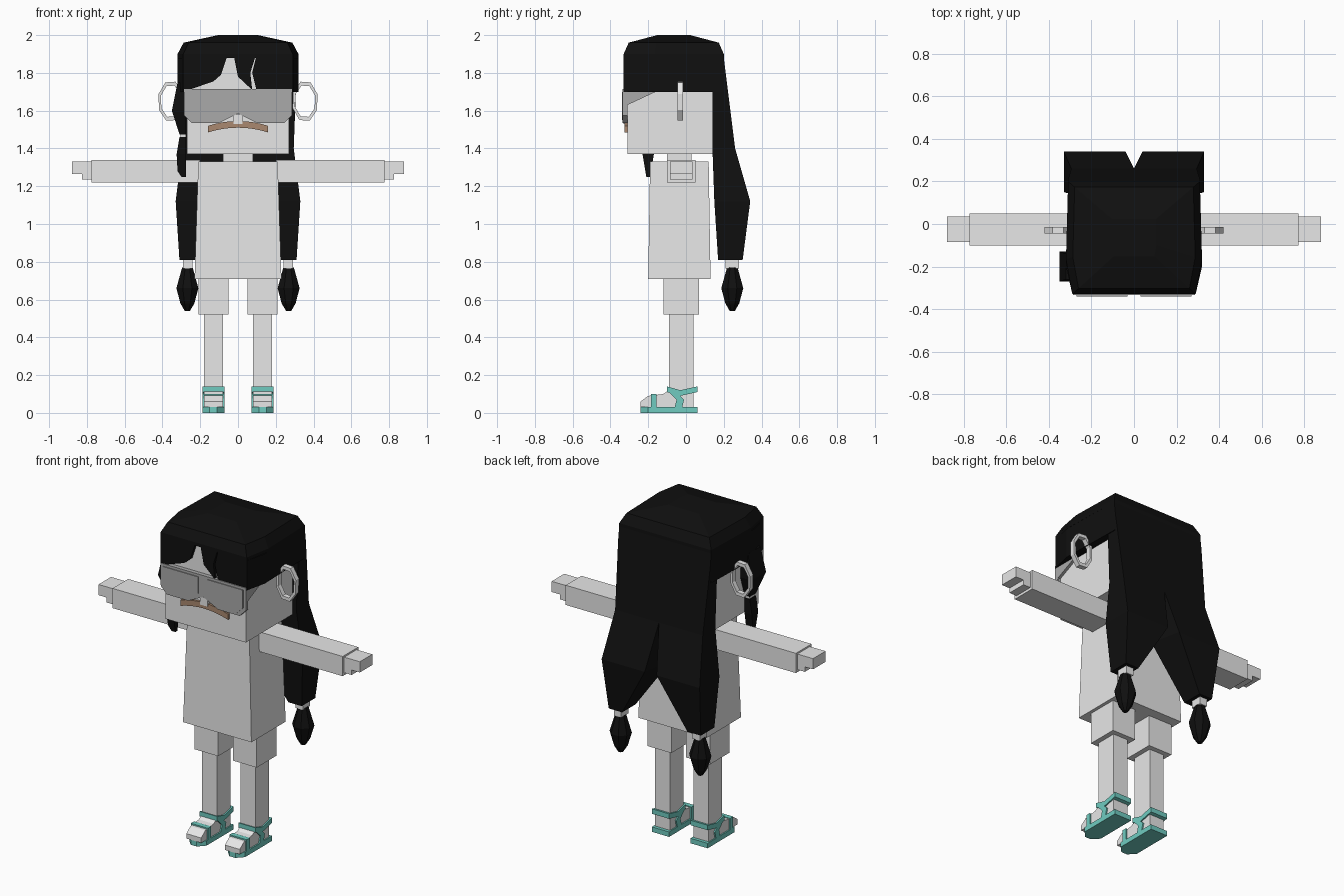
import bpy
import bmesh
from math import sin, cos, radians

cube = bpy.data.objects.get("Cube")
if cube:
    bpy.data.objects.remove(cube, do_unlink=True)


def material(name, red, green, blue):
    made = bpy.data.materials.new(name)
    made.use_nodes = True
    made.diffuse_color = (red, green, blue, 1)
    shader = made.node_tree.nodes["Principled BSDF"]
    shader.inputs["Base Color"].default_value = (red, green, blue, 1)
    return made


PALE = material("pale_grey", .8, .8, .8)
BLACK = material("hair_black", .005, .005, .005)
LENS = material("lens_grey", .4, .4, .4)
TEAL = material("sandal_teal", .16, .6, .53)
BROWN = material("moustache_brown", .4, .25, .16)

# Shared heights and planes
BROW, HAIRLINE, CHIN = 1.7, 1.88, 1.37
FACE, HEAD_BACK, HEAD_SIDE = -.31, .14, .27
HAIR_FRONT, HAIR_BACK, HAIR_SIDE = -.33, .2, .32


def loft(name, rings, mat, mirror=False):
    """Skin a list of equal-length rings and cap both ends."""
    bm = bmesh.new()
    loops = [[bm.verts.new(point) for point in ring] for ring in rings]
    for lower, upper in zip(loops, loops[1:]):
        for i in range(len(lower)):
            bm.faces.new((lower[i - 1], lower[i], upper[i], upper[i - 1]))
    bm.faces.new(loops[0])
    bm.faces.new(loops[-1])
    bmesh.ops.recalc_face_normals(bm, faces=bm.faces)
    mesh = bpy.data.meshes.new(name)
    bm.to_mesh(mesh)
    bm.free()
    mesh.materials.append(mat)
    ob = bpy.data.objects.new(name, mesh)
    bpy.context.collection.objects.link(ob)
    if mirror:
        ob.modifiers.new("Mirror", "MIRROR").use_mirror_merge = False


def plate(name, outline, back, front, mat, mirror=False):
    """Extrude an outline drawn in x and z along y."""
    rings = [[(x, y, z) for x, z in outline] for y in (back, front)]
    loft(name, rings, mat, mirror)


def side_plate(name, outline, inside, outside, mat):
    """Extrude an outline drawn in y and z along x, on both sides."""
    rings = [[(x, y, z) for y, z in outline] for x in (inside, outside)]
    loft(name, rings, mat, mirror=True)


def floor_plate(name, outline, bottom, top, mat):
    """Extrude an outline drawn in x and y along z, on both sides."""
    rings = [[(x, y, z) for x, y in outline] for z in (bottom, top)]
    loft(name, rings, mat, mirror=True)


def rect(left, right, front, back, z):
    return [(left, front, z), (right, front, z), (right, back, z), (left, back, z)]


def box(name, left, right, front, back, bottom, top, mat=PALE, mirror=False):
    loft(name, [rect(left, right, front, back, z) for z in (bottom, top)], mat, mirror)


def ribbon(path, width, height):
    """Outline of a flat strap: a path and its shifted copy."""
    return path + [(y + width, z + height) for y, z in reversed(path)]


# Body
box("head", -HEAD_SIDE, HEAD_SIDE, FACE, HEAD_BACK, CHIN, HAIRLINE)
box("neck", -.08, .08, -.1, .03, 1.3, CHIN)
loft("torso", [rect(-.23, .23, -.2, .13, .71),
               rect(-.21, .21, -.19, .12, 1.33)], PALE)
box("shorts_leg", .05, .21, -.12, .07, .52, .72, mirror=True)
box("leg", .08, .18, -.09, .04, .1, .53, mirror=True)
box("arm", .2, .775, -.1, .05, 1.22, 1.34, mirror=True)
box("palm", .77, .825, -.085, .035, 1.235, 1.33, mirror=True)
box("fingers", .82, .88, -.085, .035, 1.265, 1.33, mirror=True)

# Sandals, built from the foot's inner and outer side
FOOT_IN, FOOT_OUT, STRAP, SOLE = .08, .18, .008, .03
TOE, HEEL = -.24, .06
in_edge, out_edge = FOOT_IN - STRAP, FOOT_OUT + STRAP
floor_plate("sandal_sole", [(in_edge, HEEL), (out_edge, HEEL), (out_edge, -.2),
                            (FOOT_OUT - SOLE, TOE), (FOOT_IN + SOLE, TOE),
                            (in_edge, -.2)], 0, SOLE, TEAL)
side_plate("foot", [(.04, SOLE), (.04, .12), (-.09, .12), (-.12, .1), (-.2, .09),
                    (TOE, .06), (TOE, SOLE)], FOOT_IN, FOOT_OUT, PALE)
side_plate("toe_strap", ribbon([(-.185, SOLE), (-.185, .1)], SOLE, 0),
           in_edge, out_edge, TEAL)
side_plate("ankle_strap", ribbon([(-.1, .11), (-.03, .09), (HEEL, .11)], 0, SOLE),
           in_edge, out_edge, TEAL)
side_plate("side_strap", ribbon([(-.1, .12), (-.05, .07), (-.06, SOLE)], .04, 0),
           in_edge, out_edge, TEAL)


# Ears: eight-sided hoops
def hoop_point(step, scale):
    turn = radians(45 * step + 20)
    return .355 + .07 * scale * cos(turn), 1.65 + .11 * scale * sin(turn)


for step in range(8):
    plate(f"ear_segment_{step}",
          [hoop_point(step, 1), hoop_point(step + 1, 1),
           hoop_point(step + 1, .8), hoop_point(step, .8)],
          -.045, -.015, PALE, mirror=True)

# Nose and drooping moustache
box("nose", -.025, .025, HAIR_FRONT, FACE, 1.53, 1.58)
droop = [(.04 * step, 1.51 - .0016 * step * step) for step in range(-4, 5)]
plate("moustache", ribbon(droop, 0, .035), FACE - .015, FACE, BROWN)


# Glasses: frame, raised lenses and side pieces that taper backward
def lens_outline(inner, outer, top, bottom):
    return [(inner, top), (outer, top), (outer, bottom + .04), (outer - .04, bottom),
            (inner + .1, bottom), (inner, bottom + .05)]


plate("glasses_frame", lens_outline(0, .285, 1.715, 1.535), -.335, FACE, LENS, True)
plate("glasses_lens", lens_outline(.03, .27, BROW, 1.55), -.34, HAIR_FRONT, LENS, True)
side_plate("glasses_side", [(-.335, 1.715), (-.16, BROW), (FACE, 1.63), (-.335, 1.58)],
           .26, .287, LENS)


# Hair crown: one outline shrinking toward the top
def crown_ring(scale, z):
    half = [(.29, -.265), (HAIR_SIDE, -.1), (.31, .265)]
    mirrored = [(-x, y) for x, y in reversed(half)]
    return [(x * scale, y * scale - .065, z) for x, y in half + mirrored]


loft("hair_crown", [crown_ring(1, HAIRLINE), crown_ring(1, 1.9),
                    crown_ring(.9, 1.96), crown_ring(.33, 2)], BLACK)
floor_plate("hair_side", [(HEAD_SIDE, HAIR_FRONT), (.29, HAIR_FRONT), (HAIR_SIDE, -.2),
                          (.31, HAIR_BACK), (HEAD_SIDE, HAIR_BACK)],
            BROW, HAIRLINE, BLACK)

# Bangs with a central gap and a thin slit
bangs = {
    "right_bang": [(-.29, HAIRLINE), (-.29, BROW), (-.13, 1.755), (-.09, 1.79),
                   (-.06, HAIRLINE)],
    "middle_bang": [(-.02, HAIRLINE), (0, 1.78), (.075, 1.71), (.065, 1.8),
                    (.09, HAIRLINE)],
    "left_bang": [(.095, HAIRLINE), (.075, 1.8), (.1, BROW), (.29, BROW),
                  (.29, HAIRLINE)],
}
for name, outline in bangs.items():
    plate(name, outline, HAIR_FRONT, FACE + .005, BLACK)


# Long back hair, parting into two tails
def tail_ring(z, front, back, outer, inner_front=0, inner_back=0):
    return [(inner_front, front, z), (outer, front, z),
            (outer, back, z), (inner_back, back, z)]


loft("hair_tail", [
    tail_ring(HAIRLINE, .1, HAIR_BACK, .31),
    tail_ring(1.8, HEAD_BACK, .21, .31),
    tail_ring(1.4, HEAD_BACK, .26, .295),
    tail_ring(1.12, .15, .34, .33, inner_back=.04),
    tail_ring(.81, .17, .3, .31, inner_front=.22, inner_back=.22),
], BLACK, mirror=True)
box("hair_tie", .24, .29, .21, .28, .765, .815, mirror=True)


# Tail tips: eight-sided tufts
def tuft_ring(radius, z):
    turns = [radians(45 * step + 22.5) for step in range(8)]
    return [(.268 + radius * cos(turn), .245 + radius * sin(turn), z) for turn in turns]


loft("hair_tuft", [tuft_ring(.015, .54), tuft_ring(.04, .58), tuft_ring(.063, .66),
                   tuft_ring(.03, .77)], BLACK, mirror=True)


# Single lock hanging beside the face, tied near the middle
def lock_ring(outer, depth, z, inner=-.275):
    return rect(outer, inner, -.2 - depth, -.2 + depth, z)


loft("side_lock", [lock_ring(-HAIR_SIDE, .06, 1.75), lock_ring(-.35, .07, 1.6),
                   lock_ring(-.31, .03, 1.475)], BLACK)
loft("side_lock_tie", [lock_ring(-.305, .025, z) for z in (1.455, 1.48)], PALE)
loft("side_lock_tip", [lock_ring(-.31, .03, 1.46), lock_ring(-.325, .03, CHIN),
                       lock_ring(-.32, .015, 1.28), lock_ring(-.3, .01, 1.25)], BLACK)
